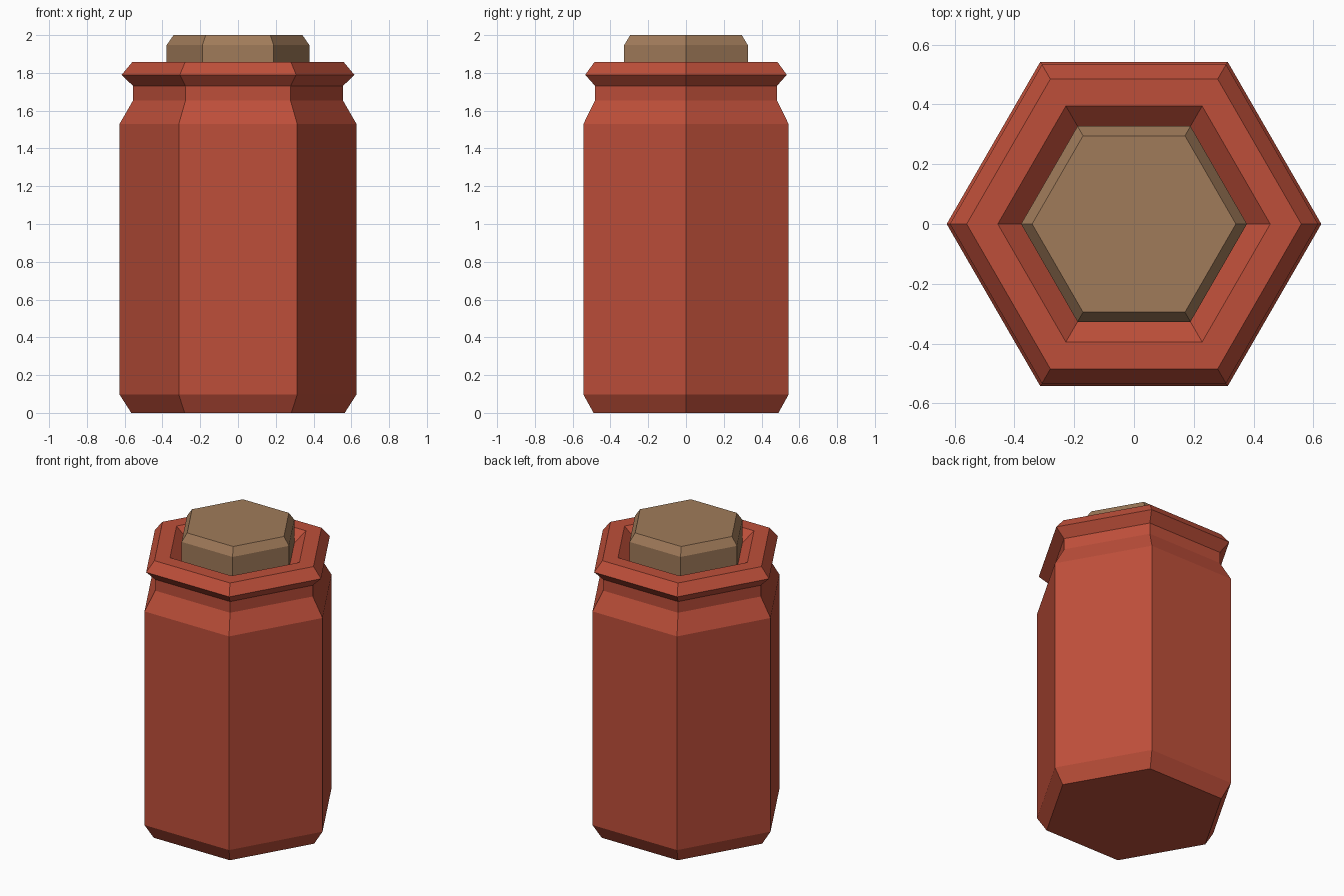
import bpy, bmesh, math

if "Cube" in bpy.data.objects:
    bpy.data.objects.remove(bpy.data.objects["Cube"])


def material(name, rgb):
    m = bpy.data.materials.new(name)
    m.diffuse_color = (*rgb, 1.0)
    m.use_nodes = True
    m.node_tree.nodes["Principled BSDF"].inputs["Base Color"].default_value = m.diffuse_color
    return m


def hex_lathe(name, profile, mat, sides=6):
    """Stack hexagonal rings of (radius, z), capped at both ends."""
    bm = bmesh.new()
    rings = []
    for r, z in profile:
        rings.append([bm.verts.new((r * math.cos(math.tau * i / sides),
                                    r * math.sin(math.tau * i / sides), z))
                      for i in range(sides)])
    for a, b in zip(rings, rings[1:]):
        for i in range(sides):
            j = (i + 1) % sides
            bm.faces.new((a[i], a[j], b[j], b[i]))
    bm.faces.new(rings[0][::-1])
    bm.faces.new(rings[-1])
    bmesh.ops.recalc_face_normals(bm, faces=bm.faces)
    mesh = bpy.data.meshes.new(name)
    bm.to_mesh(mesh)
    bm.free()
    mesh.materials.append(mat)
    ob = bpy.data.objects.new(name, mesh)
    bpy.context.collection.objects.link(ob)
    return ob


clay = material("red_clay", (0.515, 0.078, 0.042))
cork = material("brown_cork", (0.352, 0.198, 0.102))

# Jar: chamfered foot, straight body, neck, flared lip and sloped mouth
hex_lathe("jar_body", [
    (0.565, 0.0), (0.627, 0.097), (0.627, 1.53), (0.555, 1.655),
    (0.555, 1.73), (0.616, 1.79), (0.56, 1.857), (0.456, 1.857),
    (0.37, 1.785)], clay)

# Stopper sitting in the mouth, with a chamfered top
hex_lathe("stopper", [(0.378, 1.78), (0.378, 1.947), (0.341, 2.0)], cork)
